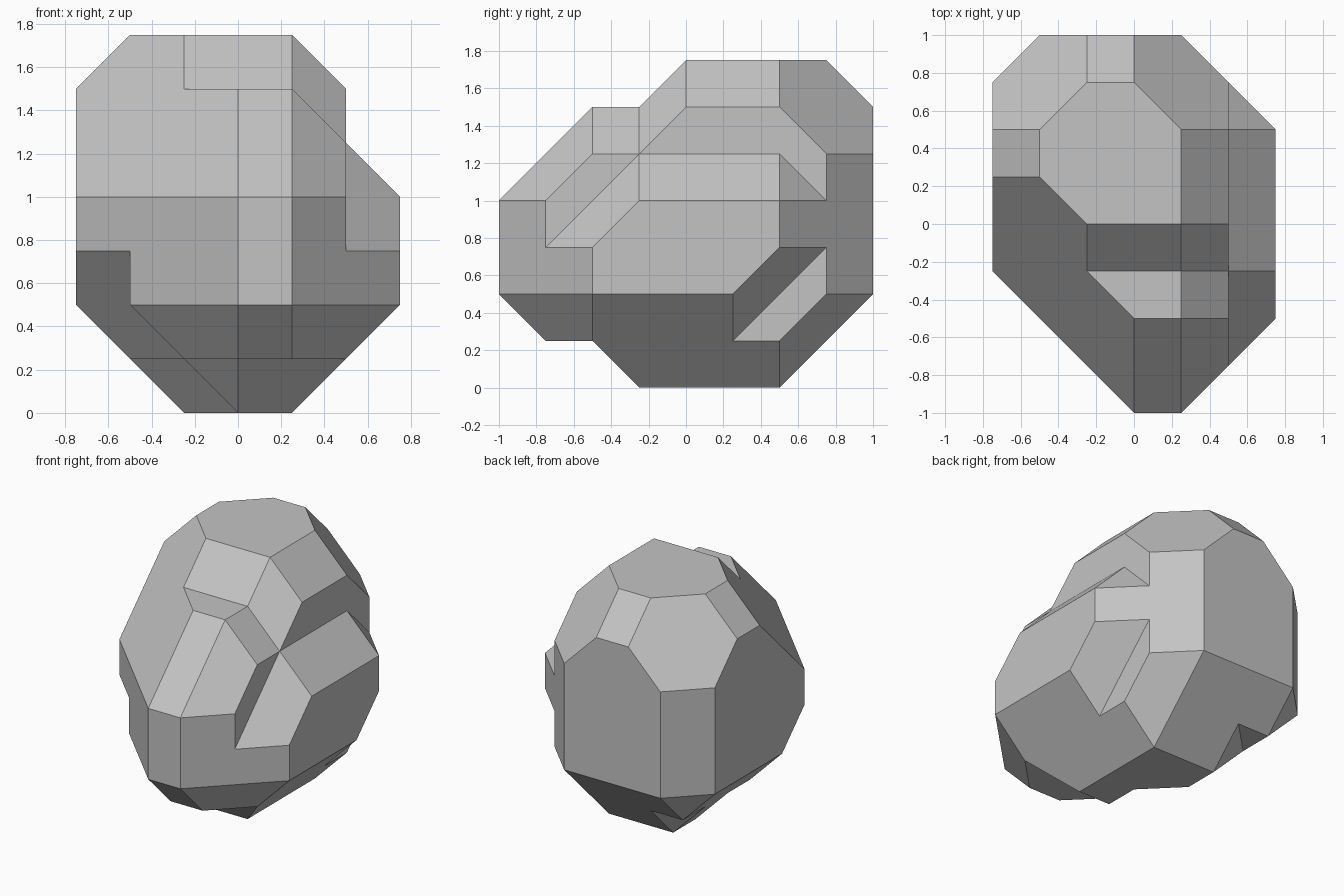
import bpy, bmesh
from mathutils import Vector

cube = bpy.data.objects.get("Cube")
if cube:
    bpy.data.objects.remove(cube, do_unlink=True)

# Stone colour
stone = bpy.data.materials.new("stone_grey")
stone.use_nodes = True
GREY = (0.55, 0.55, 0.55, 1)
stone.diffuse_color = GREY
stone.node_tree.nodes["Principled BSDF"].inputs["Base Color"].default_value = GREY

# Facet planes shared by every lump: direction -> limit
SHARED = {
    "-x": .75, "+y": 1, "-y": 1,
    "+x+y": 1.25, "-x+y": 1.5, "-x-y": 1, "+x-y": 1.25,
    "+x+z": 2, "-x+z": 2.25, "+y+z": 2.5,
    "+x-z": .25, "-x-z": .25, "+y-z": .5,
    "+x+y+z": 2.5, "-x+y+z": 2.75, "-x-y+z": 2,
    "+x+y-z": .75, "-x+y-z": 1, "+x-y-z": .75,
}

# Facet planes that differ from lump to lump
LUMPS = {
    "rock": {"+x": .5, "+z": 1.75, "-z": -.25, "-y": .75, "-y+z": 1.75,
             "+x-y+z": 2, "-y-z": .25, "-x-y-z": .25},
    "base_lump": {"+x": .5, "+z": 1, "-z": 0, "-y": .25, "-x-y-z": 0,
                  "-x+y-z": .75},
    "front_lump": {"+x": .5, "-x": .5, "+y": .25, "+z": 1.5, "-z": -.25,
                   "+x+z": 1.75, "-y+z": 2, "+x-y+z": 2.25, "-y-z": .5,
                   "-x-y-z": .5, "-x-z": 0},
    "side_lump": {"+x": .75, "-x": .5, "+z": 1.25, "-z": 0, "+x+z": 1.75,
                  "-y+z": 1.75, "+x-y+z": 2, "+x+y+z": 2.25, "+x+y-z": .5,
                  "-x+y-z": .75, "-y-z": .25, "-x-y-z": .25, "-x-z": 0},
}


def direction(key):
    return Vector([("+" + a in key) - ("-" + a in key) for a in "xyz"])


def faceted_lump(name, planes):
    """Chip a block down to its facet planes."""
    bm = bmesh.new()
    bmesh.ops.create_cube(bm, size=6)
    for key, limit in planes.items():
        n = direction(key)
        cut = bmesh.ops.bisect_plane(
            bm, geom=bm.verts[:] + bm.edges[:] + bm.faces[:], dist=1e-5,
            plane_co=n * (limit / n.length_squared), plane_no=n,
            clear_outer=True)
        edges = [e for e in bm.edges if e.is_boundary]
        if edges:
            bmesh.ops.contextual_create(bm, geom=edges)
    bmesh.ops.remove_doubles(bm, verts=bm.verts[:], dist=1e-4)
    bmesh.ops.recalc_face_normals(bm, faces=bm.faces[:])
    mesh = bpy.data.meshes.new(name)
    bm.to_mesh(mesh)
    bm.free()
    mesh.materials.append(stone)
    obj = bpy.data.objects.new(name, mesh)
    bpy.context.scene.collection.objects.link(obj)
    return obj


lumps = [faceted_lump(name, {**SHARED, **own}) for name, own in LUMPS.items()]
rock, extras = lumps[0], lumps[1:]

# Fuse the lumps into one rock
for lump in extras:
    mod = rock.modifiers.new(lump.name, "BOOLEAN")
    mod.operation = "UNION"
    mod.solver = "EXACT"
    mod.object = lump
bpy.context.view_layer.update()
fused = bpy.data.meshes.new_from_object(
    rock.evaluated_get(bpy.context.evaluated_depsgraph_get()))
rock.modifiers.clear()
rock.data = fused
for lump in extras:
    bpy.data.objects.remove(lump, do_unlink=True)

# Merge the coplanar pieces into clean facets
bm = bmesh.new()
bm.from_mesh(fused)
bmesh.ops.remove_doubles(bm, verts=bm.verts[:], dist=1e-4)
bmesh.ops.dissolve_limit(bm, angle_limit=0.01, verts=bm.verts[:], edges=bm.edges[:])
bm.to_mesh(fused)
bm.free()
